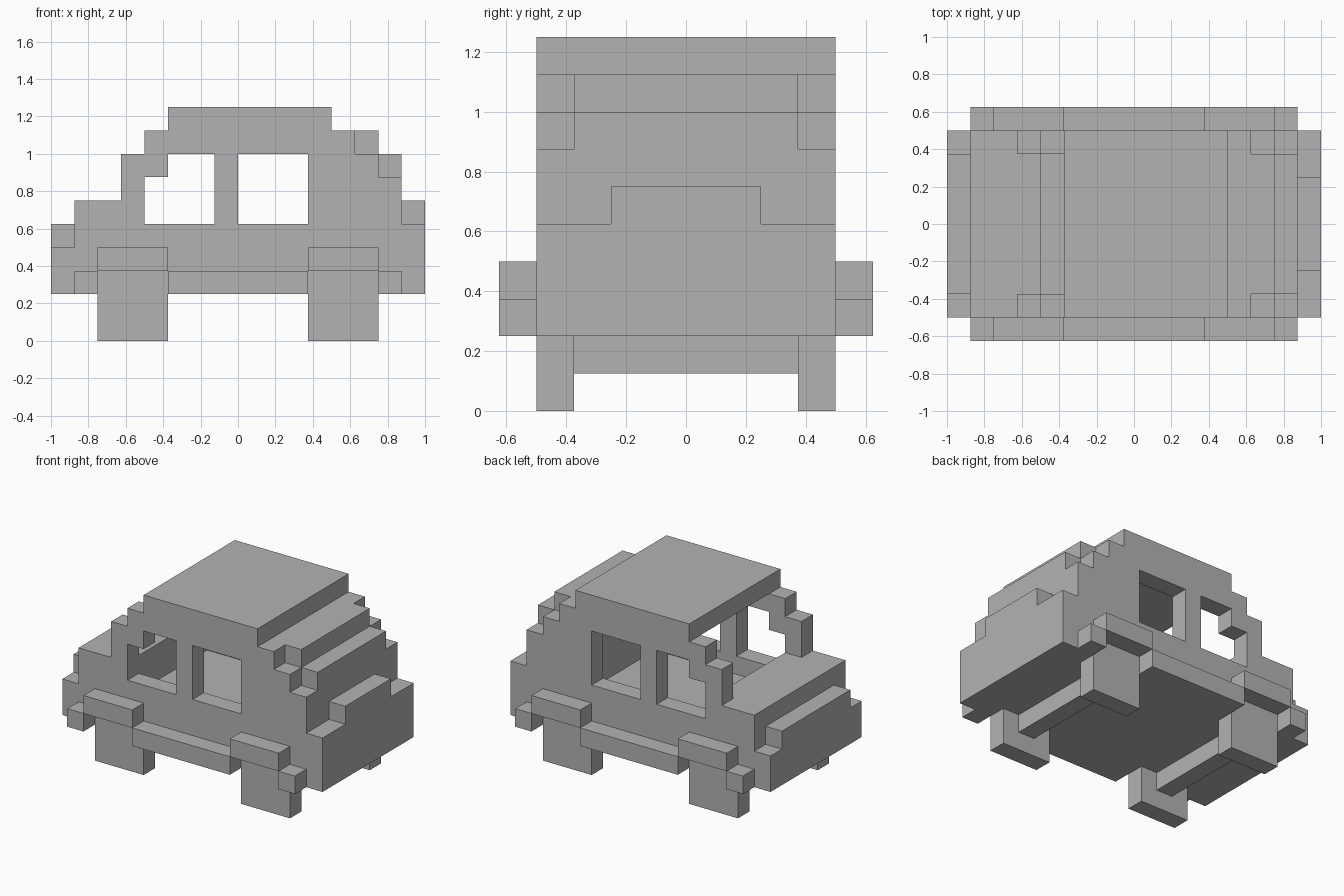
import bpy, bmesh, itertools
from mathutils import Vector

if "Cube" in bpy.data.objects:
    bpy.data.objects.remove(bpy.data.objects["Cube"], do_unlink=True)

U = 0.125  # size of one block

grey = bpy.data.materials.new("plain grey")
grey.use_nodes = True
grey.diffuse_color = (0.45, 0.45, 0.45, 1)
grey.node_tree.nodes["Principled BSDF"].inputs["Base Color"].default_value = (0.45, 0.45, 0.45, 1)


def cells(box):
    """Block coordinates inside a box given as x, y and z ranges."""
    return set(itertools.product(*(range(a, b) for a, b in box)))


def build(name, boxes, cuts=()):
    """Skin a union of block boxes, minus the cuts, with flat outer faces."""
    solid = set().union(*map(cells, boxes)).difference(*map(cells, cuts))
    bm = bmesh.new()
    for c in solid:
        for axis, side in itertools.product(range(3), (0, 1)):
            n = list(c)
            n[axis] += 2 * side - 1
            if tuple(n) in solid:
                continue
            u, v = Vector((0, 0, 0)), Vector((0, 0, 0))
            u[(axis + 1) % 3] = v[(axis + 2) % 3] = 1
            o = Vector(c)
            o[axis] += side
            ring = [o, o + u, o + u + v, o + v]
            if not side:
                ring.reverse()
            bm.faces.new([bm.verts.new(p * U) for p in ring])
    bmesh.ops.remove_doubles(bm, verts=bm.verts, dist=0.001)
    bmesh.ops.dissolve_limit(bm, angle_limit=0.01, verts=bm.verts, edges=bm.edges)
    mesh = bpy.data.meshes.new(name)
    bm.to_mesh(mesh)
    bm.free()
    mesh.materials.append(grey)
    obj = bpy.data.objects.new(name, mesh)
    bpy.context.collection.objects.link(obj)


WIDE, INNER = (-4, 4), (-3, 3)

# Side openings: stepped window and square window, through both walls
windows = [((-4, -1), WIDE, (5, 7)), ((-3, -1), WIDE, (7, 8)), ((0, 3), WIDE, (5, 8))]

# Lower body with nose, bonnet, tail bumper and hollow cabin floor
build("lower_body",
      [((-8, 8), WIDE, (2, 4)), ((-8, -7), INNER, (4, 5)), ((-7, 8), WIDE, (4, 5)),
       ((-7, 7), WIDE, (5, 6)), ((7, 8), (-2, 2), (5, 6))],
      windows + [((-4, 4), INNER, (4, 6))])

# Cabin: side walls with stepped posts, thick stepped back, roof slab
walls = [(xr, yr, zr) for yr in ((-4, -3), (3, 4))
         for xr, zr in (((-5, 7), (6, 7)), ((-5, 6), (7, 8)), ((-4, 5), (8, 9)))]
back = [((4, 7), INNER, (6, 8)), ((4, 6), INNER, (8, 9))]
roof = [((-3, 4), WIDE, (9, 10))]
build("cabin", walls + back + roof, windows)

# Running boards with raised arches over the wheels
for side, yr in (("right", (-5, -4)), ("left", (4, 5))):
    build(side + "_running_board",
          [((-3, 3), yr, (2, 3)), ((-7, -6), yr, (2, 3)), ((6, 7), yr, (2, 3)),
           ((-6, -3), yr, (3, 4)), ((3, 6), yr, (3, 4))])

# Wheels and axles
for end, x in (("front", -6), ("rear", 3)):
    for side, yr in (("right", (-4, -3)), ("left", (3, 4))):
        build(f"{end}_{side}_wheel", [((x, x + 3), yr, (0, 2))])
    build(end + "_axle", [((x + 1, x + 2), INNER, (1, 2))])
